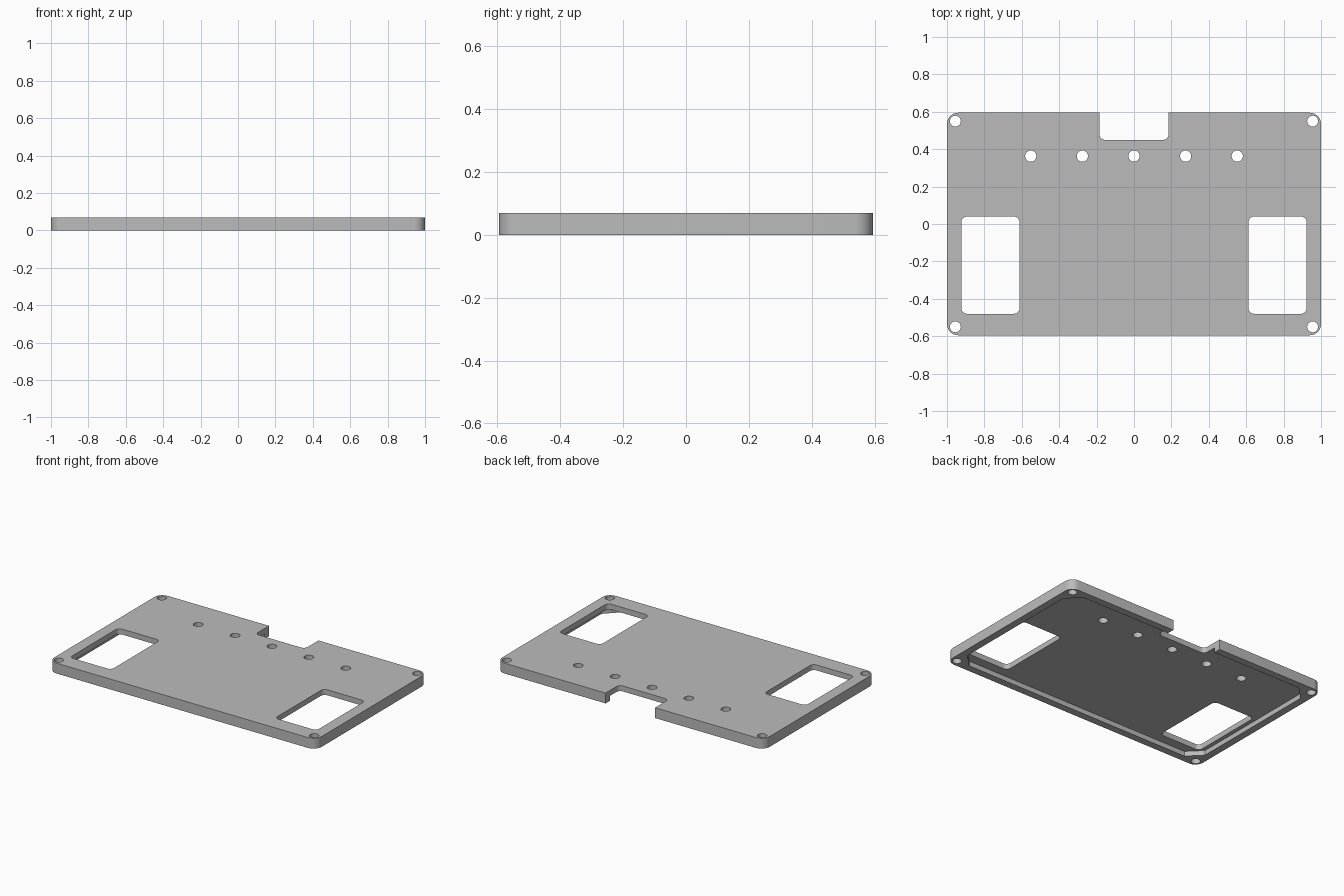
import bpy, bmesh, math

cube = bpy.data.objects.get("Cube")
if cube:
    bpy.data.objects.remove(cube, do_unlink=True)

THICK, SKIN = 0.07, 0.037          # full height, thickness of the deck
HALF_X, HALF_Y = 1.0, 0.595

grey = bpy.data.materials.new("plain grey")
grey.use_nodes = True
grey.diffuse_color = (0.5, 0.5, 0.5, 1)
grey.node_tree.nodes["Principled BSDF"].inputs["Base Color"].default_value = (0.5, 0.5, 0.5, 1)


def rounded_prism(name, x0, x1, y0, y1, z0, z1, r, steps=8):
    """Upright box with rounded corners; steps=1 gives chamfers."""
    bm = bmesh.new()
    corners = [(x1 - r, y1 - r), (x0 + r, y1 - r), (x0 + r, y0 + r), (x1 - r, y0 + r)]
    ring = []
    for q, (cx, cy) in enumerate(corners):
        for i in range(steps + 1):
            a = (q + i / steps) * math.pi / 2
            ring.append(bm.verts.new((cx + r * math.cos(a), cy + r * math.sin(a), z0)))
    base = bm.faces.new(ring)
    up = bmesh.ops.extrude_face_region(bm, geom=[base])["geom"]
    bmesh.ops.translate(bm, vec=(0, 0, z1 - z0),
                        verts=[v for v in up if isinstance(v, bmesh.types.BMVert)])
    bmesh.ops.recalc_face_normals(bm, faces=bm.faces)
    mesh = bpy.data.meshes.new(name)
    bm.to_mesh(mesh)
    bm.free()
    mesh.materials.append(grey)
    obj = bpy.data.objects.new(name, mesh)
    bpy.context.collection.objects.link(obj)
    return obj


def cylinder(name, x, y, r):
    bpy.ops.mesh.primitive_cylinder_add(vertices=32, radius=r, depth=0.4, location=(x, y, 0))
    obj = bpy.context.object
    obj.name = name
    obj.data.materials.append(grey)
    return obj


def cut(target, cutter):
    cutter.hide_render = True
    bpy.context.view_layer.objects.active = target
    mod = target.modifiers.new("cut", "BOOLEAN")
    mod.operation, mod.solver, mod.object = "DIFFERENCE", "EXACT", cutter
    bpy.ops.object.modifier_apply(modifier=mod.name)
    bpy.data.objects.remove(cutter, do_unlink=True)


# Outer plate
plate = rounded_prism("cover_plate", -HALF_X, HALF_X, -HALF_Y, HALF_Y, 0, THICK, 0.06)

# Shallow recess below, with angled corners that leave screw bosses
rim = 0.05
cut(plate, rounded_prism("recess_cutter", rim - HALF_X, HALF_X - rim, rim - HALF_Y,
                         HALF_Y - rim, -0.1, THICK - SKIN, 0.09, steps=1))

# Notch in the back edge
cut(plate, rounded_prism("notch_cutter", -0.185, 0.185, 0.45, 0.8, -0.2, 0.2, 0.03))

# Two windows and four corner screw holes
for s in (-1, 1):
    xs = sorted((s * 0.612, s * 0.923))
    cut(plate, rounded_prism("window_cutter", *xs, -0.48, 0.04, -0.2, 0.2, 0.03))
    for t in (-1, 1):
        cut(plate, cylinder("screw_hole_cutter", s * 0.955, t * 0.55, 0.029))

# Row of five holes
for i in range(-2, 3):
    cut(plate, cylinder("row_hole_cutter", i * 0.276, 0.363, 0.03))

bpy.ops.object.select_all(action="DESELECT")
plate.select_set(True)
bpy.context.view_layer.objects.active = plate
bpy.ops.object.shade_smooth_by_angle(angle=math.radians(30))
